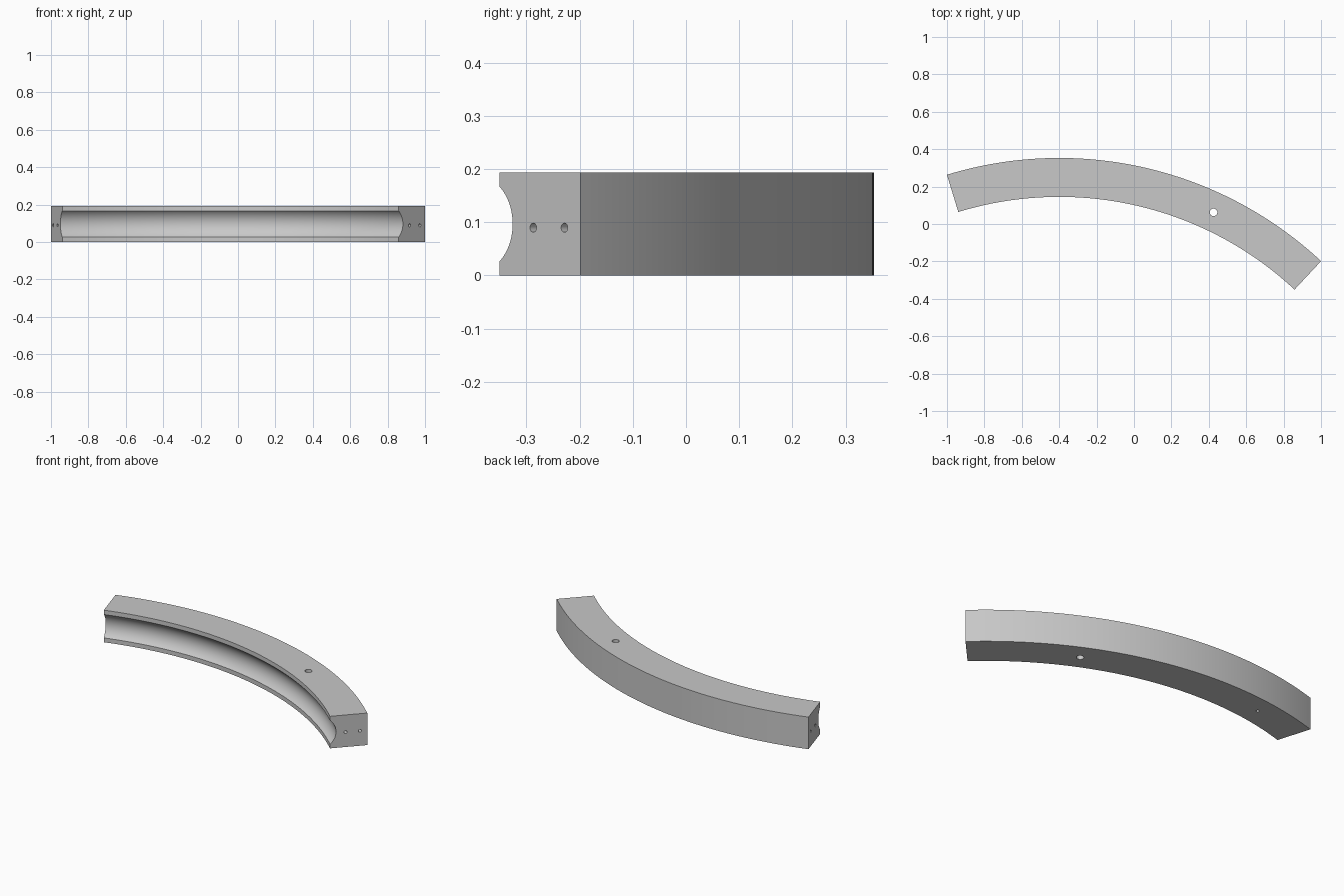
import bpy, bmesh, math
from mathutils import Vector

if "Cube" in bpy.data.objects:
    bpy.data.objects.remove(bpy.data.objects["Cube"])

CX, CY = -0.40, -1.70              # centre of the arc
R_IN, R_OUT, H = 1.845, 2.053, 0.193
A0, A1, SEGS = math.radians(-17), math.radians(43), 72


def polar(r, a, z):
    """Point at radius r and angle a (measured clockwise from +y)."""
    return Vector((CX + r * math.sin(a), CY + r * math.cos(a), z))


grey = bpy.data.materials.new("light grey")
grey.diffuse_color = (0.58, 0.58, 0.58, 1)
grey.use_nodes = True
grey.node_tree.nodes["Principled BSDF"].inputs["Base Color"].default_value = grey.diffuse_color

# Cross-section: rectangle with a round groove in the inner side
half, depth = 0.0705, 0.034
gr = (half ** 2 + depth ** 2) / (2 * depth)
span = math.asin(half / gr)
gc = R_IN + depth - gr
profile = [(R_IN, 0), (R_OUT, 0), (R_OUT, H), (R_IN, H)]
for i in range(21):
    t = span * (1 - i / 10)
    profile.append((gc + gr * math.cos(t), H / 2 + gr * math.sin(t)))

# Sweep the section along the arc
bm = bmesh.new()
rings = []
for i in range(SEGS + 1):
    a = A0 + (A1 - A0) * i / SEGS
    rings.append([bm.verts.new(polar(r, a, z)) for r, z in profile])
n = len(profile)
for p, q in zip(rings, rings[1:]):
    for j in range(n):
        k = (j + 1) % n
        bm.faces.new((p[j], p[k], q[k], q[j]))
bm.faces.new(rings[0])
bm.faces.new(rings[-1])
bmesh.ops.recalc_face_normals(bm, faces=bm.faces)
mesh = bpy.data.meshes.new("curved_rail")
bm.to_mesh(mesh)
bm.free()
rail = bpy.data.objects.new("curved_rail", mesh)
bpy.context.collection.objects.link(rail)
mesh.materials.append(grey)

cutters = []


def drill(name, centre, axis, radius, length):
    """Subtract a cylinder from the rail."""
    bpy.ops.mesh.primitive_cylinder_add(vertices=32, radius=radius, depth=length, location=centre)
    c = bpy.context.object
    c.name = name
    c.rotation_euler = axis.to_track_quat('Z', 'Y').to_euler()
    c.data.materials.append(grey)
    c.hide_render = True
    m = rail.modifiers.new(name, 'BOOLEAN')
    m.operation, m.solver, m.object = 'DIFFERENCE', 'EXACT', c
    cutters.append(c)


# Dowel holes in both ends
for a, side in ((A0, "left"), (A1, "right")):
    tangent = Vector((math.cos(a), -math.sin(a), 0))
    for r in (1.932, 2.012):
        drill(side + "_dowel_hole", polar(r, a, 0.0895), tangent, 0.0085, 0.16)

# Through hole, and small blind hole in the underside
up = Vector((0, 0, 1))
drill("through_hole", polar(1.946, math.radians(25.1), H / 2), up, 0.02, 0.5)
drill("underside_hole", polar(1.95, math.radians(-7.7), 0), up, 0.009, 0.1)

# Bake the cuts, remove the cutters and smooth the curved faces
bpy.ops.object.select_all(action='DESELECT')
rail.select_set(True)
bpy.context.view_layer.objects.active = rail
bpy.ops.object.convert(target='MESH')
for c in cutters:
    bpy.data.objects.remove(c)
bpy.ops.object.shade_smooth_by_angle(angle=math.radians(25))
